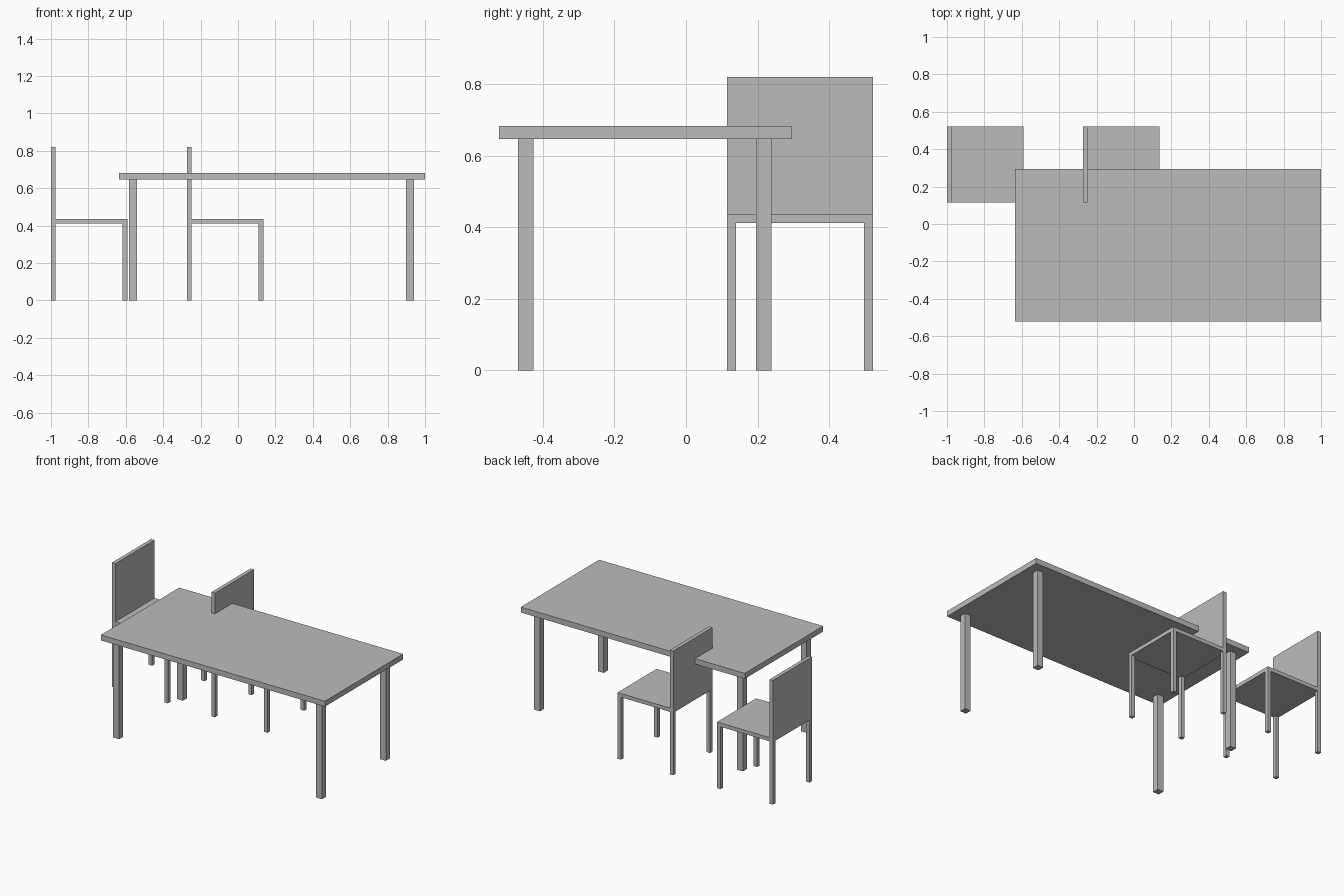
import bpy

if "Cube" in bpy.data.objects:
    bpy.data.objects.remove(bpy.data.objects["Cube"], do_unlink=True)

GREY = (0.5, 0.5, 0.5, 1)
grey = bpy.data.materials.new("plain grey")
grey.use_nodes = True
grey.diffuse_color = GREY
grey.node_tree.nodes["Principled BSDF"].inputs["Base Color"].default_value = GREY


def box(name, low, high):
    """Add a box between two opposite corners."""
    centre = [(a + b) / 2 for a, b in zip(low, high)]
    bpy.ops.mesh.primitive_cube_add(size=1, location=centre)
    obj = bpy.context.object
    obj.name = name
    obj.scale = [b - a for a, b in zip(low, high)]
    bpy.ops.object.transform_apply(location=False, rotation=False, scale=True)
    obj.data.materials.append(grey)


def legs(prefix, x_range, y_range, width, height):
    """Add four square legs inside a rectangle's corners."""
    for side, x in zip(("right", "left"), (x_range[0], x_range[1] - width)):
        for end, y in zip(("front", "back"), (y_range[0], y_range[1] - width)):
            box(f"{prefix}_{end}_{side}_leg", (x, y, 0), (x + width, y + width, height))


# Table
box("table_top", (-0.636, -0.522, 0.647), (1, 0.295, 0.683))
legs("table", (-0.583, 0.942), (-0.469, 0.239), 0.043, 0.647)

# Chairs, facing along the table
SIZE, THICK = 0.408, 0.025
SEAT_BOTTOM, SEAT_TOP, BACK_TOP = 0.412, 0.437, 0.82
Y0, Y1 = 0.114, 0.522
for label, x in (("outer_chair", -1), ("inner_chair", -0.273)):
    legs(label, (x, x + SIZE), (Y0, Y1), THICK, SEAT_BOTTOM)
    box(label + "_seat", (x, Y0, SEAT_BOTTOM), (x + SIZE, Y1, SEAT_TOP))
    box(label + "_backrest", (x, Y0, SEAT_TOP), (x + THICK, Y1, BACK_TOP))
